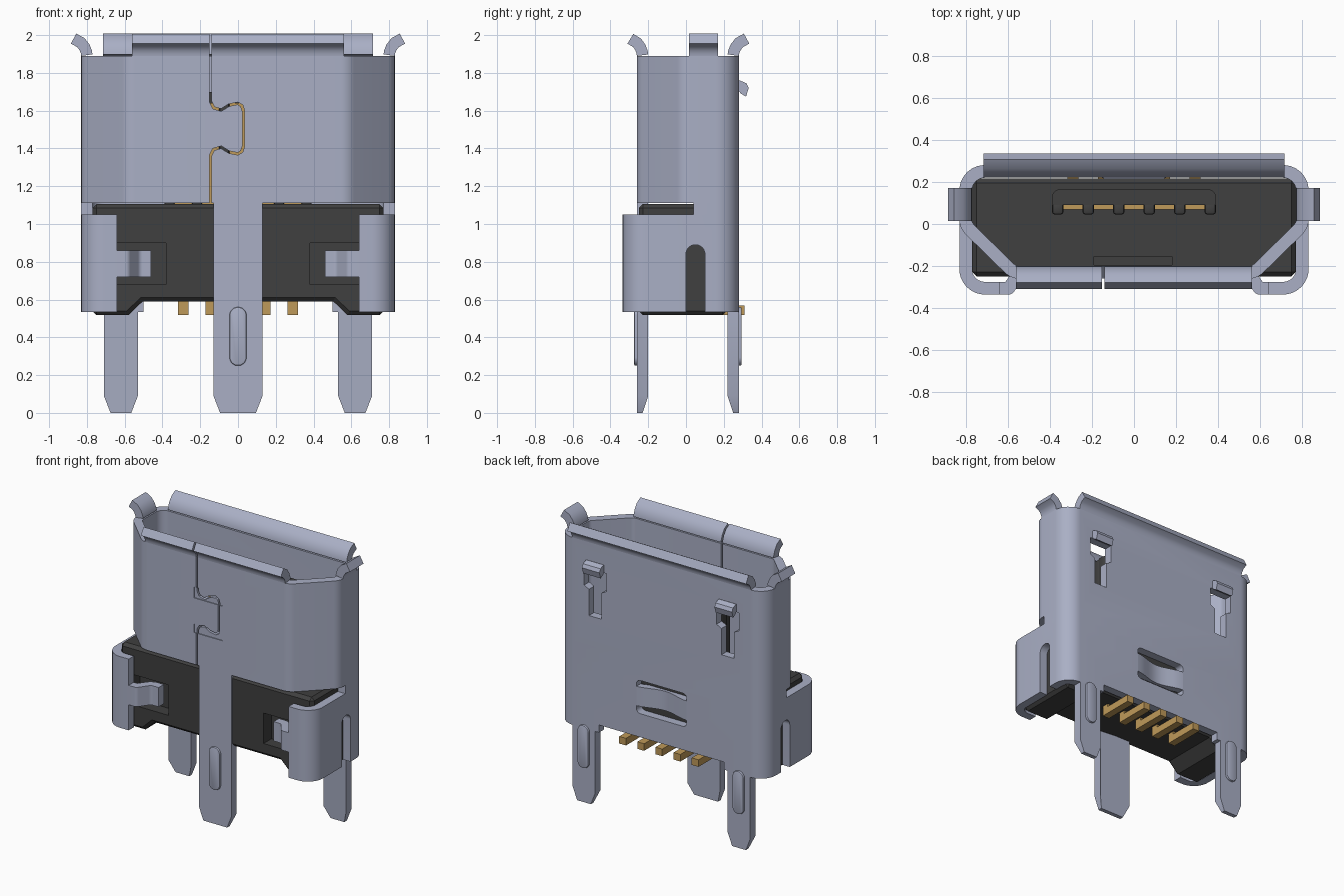
import bpy, bmesh, math
from mathutils import Vector

if "Cube" in bpy.data.objects:
    bpy.data.objects.remove(bpy.data.objects["Cube"])


def material(name, rgb):
    m = bpy.data.materials.new(name)
    m.use_nodes = True
    m.diffuse_color = (*rgb, 1)
    m.node_tree.nodes["Principled BSDF"].inputs["Base Color"].default_value = (*rgb, 1)
    return m


STEEL = material("steel", (0.40, 0.43, 0.56))
BLACK = material("black plastic", (0.05, 0.05, 0.05))
GOLD = material("gold", (0.52, 0.32, 0.10))
T = 0.06  # sheet thickness
parts = []

# Place a flat point (a, b) at depth d along the given axis
PLACE = {"x": lambda a, b, d: (d, a, b),
         "y": lambda a, b, d: (a, d, b),
         "z": lambda a, b, d: (a, b, d)}


def finish(name, bm, mat):
    bmesh.ops.recalc_face_normals(bm, faces=bm.faces)
    me = bpy.data.meshes.new(name)
    bm.to_mesh(me)
    bm.free()
    ob = bpy.data.objects.new(name, me)
    bpy.context.collection.objects.link(ob)
    me.materials.append(mat)
    parts.append(ob)
    return ob


def prism(name, outline, axis, d0, d1, mat=STEEL):
    bm = bmesh.new()
    lo, hi = ([bm.verts.new(PLACE[axis](a, b, d)) for a, b in outline] for d in (d0, d1))
    bm.faces.new(lo)
    bm.faces.new(hi)
    for i in range(len(lo)):
        j = (i + 1) % len(lo)
        bm.faces.new((lo[i], lo[j], hi[j], hi[i]))
    return finish(name, bm, mat)


def box(name, x0, x1, y0, y1, z0, z1, mat=STEEL):
    return prism(name, [(x0, y0), (x1, y0), (x1, y1), (x0, y1)], "z", z0, z1, mat)


def wall(name, path, axis, d0, d1, thick=T, closed=False, mat=STEEL):
    """Sheet following a path, thickened to the left of its direction."""
    pts = [Vector(p) for p in path]
    n = len(pts)
    inner = []
    for i, p in enumerate(pts):
        a = pts[i - 1] if closed or i else None
        b = pts[(i + 1) % n] if closed or i < n - 1 else None
        dirs = [(q - r).normalized() for q, r in ((p, a), (b, p)) if q is not None and r is not None]
        norms = [Vector((-d.y, d.x)) for d in dirs]
        m = sum(norms, Vector((0, 0))).normalized()
        inner.append(p + m * thick / m.dot(norms[0]))
    bm = bmesh.new()
    rings = [[bm.verts.new(PLACE[axis](*p, d)) for p in line]
             for line, d in ((pts, d0), (pts, d1), (inner, d1), (inner, d0))]
    for i in range(n if closed else n - 1):
        j = (i + 1) % n
        for k in range(4):
            r, s = rings[k], rings[(k + 1) % 4]
            bm.faces.new((r[i], r[j], s[j], s[i]))
    if not closed:
        for e in (0, -1):
            bm.faces.new([r[e] for r in rings])
    return finish(name, bm, mat)


def fillet(points, closed=False, steps=8):
    """Round each (x, y, radius) corner."""
    out = []
    n = len(points)
    for i, (x, y, r) in enumerate(points):
        p = Vector((x, y))
        if r == 0 or (not closed and i in (0, n - 1)):
            out.append(p)
            continue
        u = (Vector(points[i - 1][:2]) - p).normalized()
        v = (Vector(points[(i + 1) % n][:2]) - p).normalized()
        half = u.angle(v) / 2
        c = p + (u + v).normalized() * r / math.sin(half)
        s, e = p + u * r / math.tan(half) - c, p + v * r / math.tan(half) - c
        out += [c + s.lerp(e, k / steps).normalized() * r for k in range(steps + 1)]
    return out


def modify(ob, kind, **settings):
    mod = ob.modifiers.new(kind, kind)
    for key, value in settings.items():
        setattr(mod, key, value)
    bpy.context.view_layer.objects.active = ob
    bpy.ops.object.modifier_apply(modifier=mod.name)
    return ob


def cut(ob, cutter):
    modify(ob, "BOOLEAN", operation="DIFFERENCE", solver="EXACT", object=cutter)


def drop(cutter):
    parts.remove(cutter)
    bpy.data.objects.remove(cutter)


def carve(ob, cutter):
    cut(ob, cutter)
    drop(cutter)


def capsule(cx, w, z0, z1):
    return fillet([(cx - w, z0, w * .98), (cx + w, z0, w * .98),
                   (cx + w, z1, w * .98), (cx - w, z1, w * .98)], True)


# Upper shell: closed ring with slanted front corners
shell = wall("upper_shell", fillet([(.83, .28, .12), (-.83, .28, .12), (-.83, -.02, .1),
             (-.585, -.26, .1), (.585, -.26, .1), (.83, -.02, .1)], True),
             "z", 1.11, 1.89, closed=True)

# Lower shell: back plate whose sides wrap round to the front
clamp = wall("lower_shell_clamp", fillet([(.64, -.335, 0), (.83, -.335, .12), (.83, .28, .12),
             (-.83, .28, .12), (-.83, -.335, .12), (-.64, -.335, 0)]), "z", .535, 1.05)
wall("shell_joint_band", fillet([(.83, .04, 0), (.83, .28, .12), (-.83, .28, .12),
     (-.83, .04, 0)]), "z", 1.05, 1.11)
carve(clamp, box("cutter", -.5, .5, .1, .4, .4, .59))
carve(clamp, prism("cutter", fillet([(0, .4, 0), (.1, .4, 0), (.1, .89, .049), (0, .89, .049)], True),
                   "x", -1, 1))

# Bowed retaining strip in a window of the back plate
carve(clamp, prism("cutter", fillet([(-.2, .76, .03), (.2, .76, .03), (.2, 1.0, .03),
                   (-.2, 1.0, .03)], True), "y", .1, .4))
bow = [(.21 - .042 * i, .28 - .045 * math.sin(math.pi * i / 10) ** 2) for i in range(11)]
wall("bowed_strip", bow, "z", .81, .95, .05)

# Bent clamp tabs pressed into the housing recesses
for s, side in ((1, "left"), (-1, "right")):
    wall(side + "_clamp_tab", fillet([(s * .64, -.335, 0), (s * .58, -.335, .03),
         (s * .52, -.25, .03), (s * .46, -.25, 0)]), "z", .72, .86, -s * T)


# Flared lips around the mouth
def lip(name, axis, edge, s, d0, d1, reach=.055):
    path = [(s * (edge + reach * o), 1.89 + z)
            for o, z in ((0, 0), (.03, .012), (.16, .03), (.4, .047), (1, .065))]
    return wall(name, path, axis, d0, d1, s * T)


lip("back_lip", "x", .28, 1, -.715, .715)
front_lip = lip("front_lip", "x", .26, -1, -.56, .56, .05)
for s, side in ((1, "left"), (-1, "right")):
    lip(side + "_lip", "y", .83, s, .015, .17)

# Interlocking seam on the front
half_seam = [(-.14, 1.0), (-.14, 1.36), (-.125, 1.39), (-.09, 1.4), (-.05, 1.375),
             (0, 1.365), (.025, 1.38), (.035, 1.41)]
seam = half_seam + [(x, 3.01 - z) for x, z in reversed(half_seam)]
seam_cutter = wall("cutter", seam, "y", -.5, -.1, .012)
cut(shell, seam_cutter)
cut(front_lip, seam_cutter)
drop(seam_cutter)
for z0, z1 in ((1.34, 1.40), (1.59, 1.67)):
    carve(shell, box("cutter", -.17, .06, -.4, -.254, z0, z1))

# Latch windows and their hooks on the back
for s, side in ((1, "left"), (-1, "right")):
    c = s * .53
    carve(shell, prism("cutter", [(c - .05, 1.36), (c + .05, 1.36), (c + .05, 1.55), (c + .09, 1.57),
          (c + .09, 1.70), (c - .09, 1.70), (c - .09, 1.57), (c - .05, 1.55)], "y", .15, .4))
    prism(side + "_latch_hook", [(.24, 1.70), (.24, 1.74), (.285, 1.76), (.32, 1.745), (.332, 1.72),
          (.318, 1.675), (.29, 1.69), (.28, 1.705)], "x", c - .07, c + .07)


# Solder legs with tapered tips and raised ribs
def leg(name, c, w, top, outer, s):
    ob = prism(name, [(c - w, top), (c - w, .09), (c - w + .035, 0), (c + w - .035, 0),
                      (c + w, .09), (c + w, top)], "y", outer, outer - s * T)
    for v in ob.data.vertices:
        if v.co.z < .01 and abs(v.co.y - outer) > .01:
            v.co.y += s * .03
    rib = prism(name + "_rib", capsule(c, .045, .25, .56), "y", outer - s * .02, outer + s * .015)
    modify(rib, "BEVEL", width=.008, segments=2, limit_method="ANGLE", angle_limit=math.radians(60))


leg("front_leg", 0, .13, 1.11, -.26, -1)
leg("back_left_leg", .62, .09, .535, .28, 1)
leg("back_right_leg", -.62, .09, .535, .28, 1)

# Plastic housing with feet and front recesses
half = [(.77, 1.106), (.77, .517), (.58, .517), (.505, .59)]
housing = prism("housing", half + [(-x, z) for x, z in reversed(half)], "y", -.25, .216, BLACK)
modify(housing, "BEVEL", width=.022, segments=1, limit_method="ANGLE", angle_limit=math.radians(60))
for s in (1, -1):
    carve(housing, box("cutter", *sorted((s * .38, s * .67)), -.4, -.16, .68, .9))
carve(housing, box("cutter", -.19, .18, -.195, -.155, 1.07, 1.2))

# Tongue with ribs between the contacts
prism("tongue", fillet([(-.39, .09, .01), (.39, .09, .01), (.39, .165, .04), (-.39, .165, .04)], True),
      "z", 1.08, 1.7, BLACK)
for i in range(6):
    x = -.3625 + .145 * i
    rib = box("tongue_rib", x - .027, x + .027, .045, .1, 1.08, 1.7, BLACK)
    modify(rib, "BEVEL", width=.012, segments=2)

# Contacts and solder tails
for i in range(5):
    x = .145 * (i - 2)
    box("contact", x - .046, x + .046, .07, .095, 1.08, 1.64, GOLD)
    box("contact_tail", x - .027, x + .027, .05, .31, .517, .568, GOLD)
    box("contact_riser", x - .027, x + .027, .05, .10, .55, .65, GOLD)

# Smooth the bends, keep the edges crisp
bpy.ops.object.select_all(action="DESELECT")
for ob in parts:
    ob.select_set(True)
bpy.context.view_layer.objects.active = parts[0]
bpy.ops.object.shade_smooth_by_angle(angle=math.radians(30))
